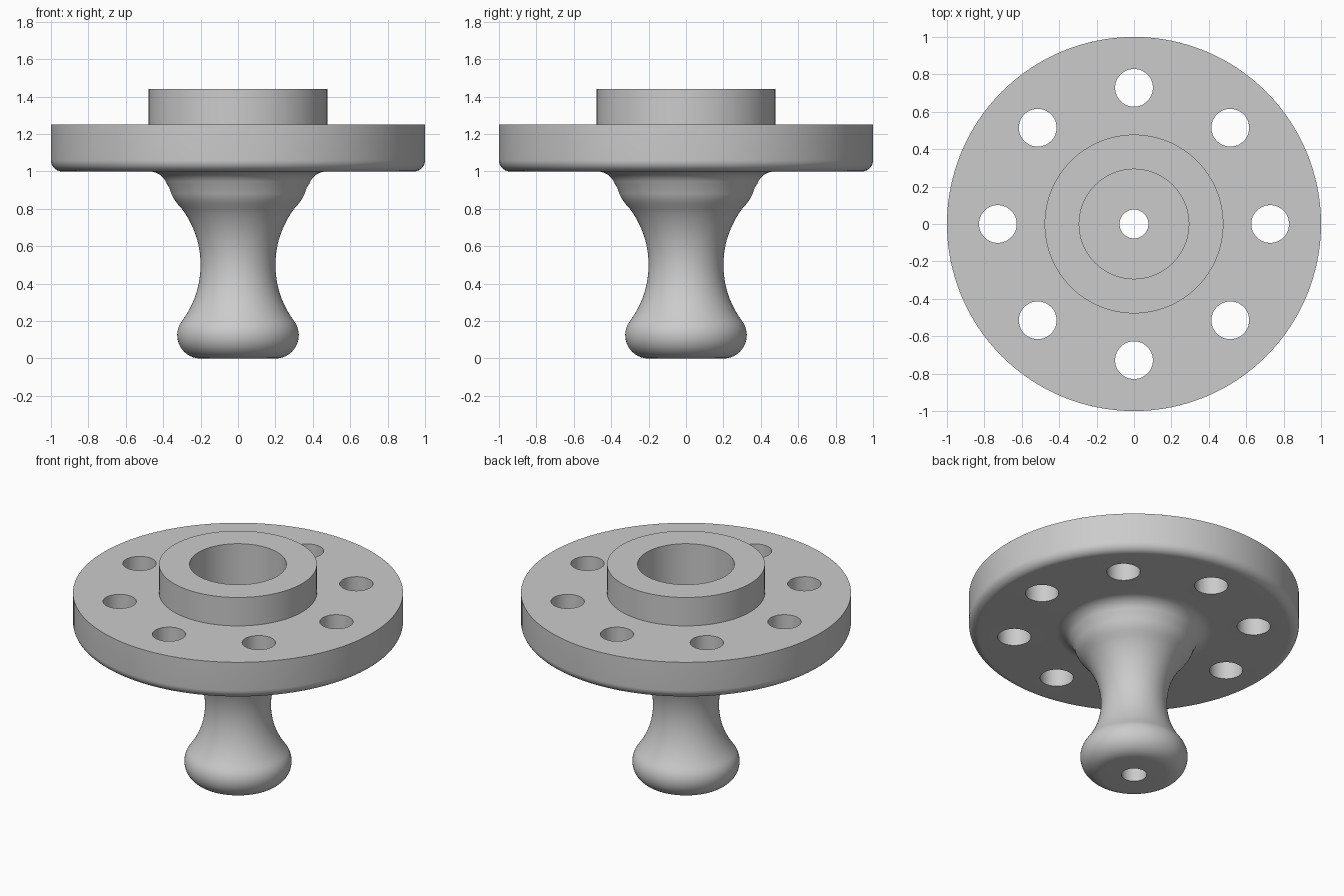
import bpy, bmesh
from math import sin, cos, pi, radians
from mathutils import Matrix, Vector

cube = bpy.data.objects.get("Cube")
if cube:
    bpy.data.objects.remove(cube, do_unlink=True)

SEGMENTS = 128

grey = bpy.data.materials.new("plain grey")
grey.use_nodes = True
colour = (0.6, 0.6, 0.6, 1)
grey.diffuse_color = colour
grey.node_tree.nodes["Principled BSDF"].inputs["Base Color"].default_value = colour


def arc(cx, cz, radius, start, end, steps):
    """Points (r, z) along a circular arc, angles in degrees."""
    angles = [radians(start + (end - start) * i / steps) for i in range(steps + 1)]
    return [(cx + radius * cos(a), cz + radius * sin(a)) for a in angles]


def add_object(name, bm):
    bmesh.ops.recalc_face_normals(bm, faces=bm.faces)
    mesh = bpy.data.meshes.new(name)
    bm.to_mesh(mesh)
    bm.free()
    obj = bpy.data.objects.new(name, mesh)
    bpy.context.collection.objects.link(obj)
    mesh.materials.append(grey)
    return obj


def lathe(name, profile):
    """Revolve a closed (r, z) outline around the z axis."""
    bm = bmesh.new()
    verts = [bm.verts.new((r, 0, z)) for r, z in profile]
    edges = [bm.edges.new((v, verts[i - 1])) for i, v in enumerate(verts)]
    bmesh.ops.spin(bm, geom=verts + edges, cent=(0, 0, 0), axis=(0, 0, 1),
                   angle=2 * pi, steps=SEGMENTS, use_merge=True)
    bmesh.ops.remove_doubles(bm, verts=bm.verts, dist=0.0001)
    return add_object(name, bm)


# Outline: foot, waisted stem, shoulder, flange, hub, stepped bore
profile = [(0.077, 0)]
profile += arc(0.2, 0.125, 0.125, -90, 36.87, 18)
profile += arc(0.7, 0.5, 0.5, 216.87, 143.13, 24)[1:]
profile += [(0.325, 0.828), (0.344, 0.855), (0.357, 0.882), (0.367, 0.912)]
profile += arc(0.475, 0.9, 0.1, 160, 90, 10)
profile += arc(0.94, 1.06, 0.06, -90, 0, 10)
profile += [(1, 1.25), (0.478, 1.25), (0.478, 1.44),
            (0.293, 1.44), (0.293, 1.0), (0.077, 1.0)]
body = lathe("flanged_spindle", profile)

# Ring of eight bolt holes through the flange
bm = bmesh.new()
for i in range(8):
    a = i * pi / 4
    bmesh.ops.create_cone(bm, cap_ends=True, segments=48, radius1=0.101,
                          radius2=0.101, depth=0.6,
                          matrix=Matrix.Translation(Vector((0.728 * cos(a), 0.728 * sin(a), 1.13))))
cutter = add_object("bolt_hole_cutter", bm)
cutter.hide_render = True

cut = body.modifiers.new("bolt holes", 'BOOLEAN')
cut.operation = 'DIFFERENCE'
cut.solver = 'EXACT'
cut.object = cutter
bpy.ops.object.select_all(action='DESELECT')
bpy.context.view_layer.objects.active = body
body.select_set(True)
bpy.ops.object.modifier_apply(modifier=cut.name)
bpy.data.objects.remove(cutter, do_unlink=True)
bpy.ops.object.shade_smooth_by_angle(angle=radians(30))
